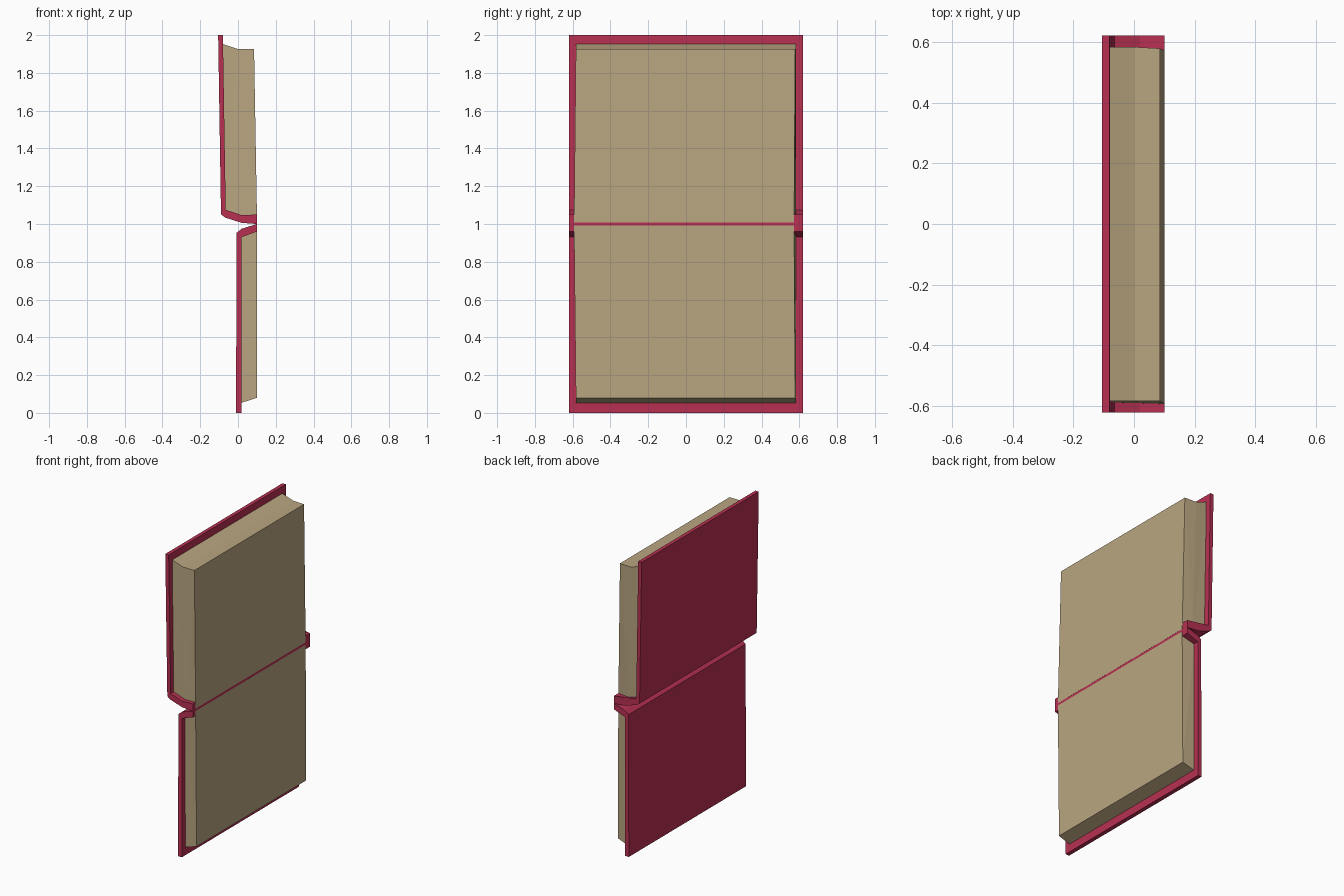
import bpy, bmesh

if "Cube" in bpy.data.objects:
    bpy.data.objects.remove(bpy.data.objects["Cube"])


def material(name, color):
    m = bpy.data.materials.new(name)
    m.diffuse_color = color
    m.use_nodes = True
    m.node_tree.nodes["Principled BSDF"].inputs["Base Color"].default_value = m.diffuse_color
    return m


def prism(name, points, mat):
    """Closed solid between two y ends; each point is (x, z, y_front, y_back)."""
    bm = bmesh.new()
    front = [bm.verts.new((x, y0, z)) for x, z, y0, y1 in points]
    back = [bm.verts.new((x, y1, z)) for x, z, y0, y1 in points]
    n = len(points)
    caps = [bm.faces.new(front), bm.faces.new(back[::-1])]
    for i in range(n):
        j = (i + 1) % n
        bm.faces.new((front[i], back[i], back[j], front[j]))
    bmesh.ops.triangulate(bm, faces=caps)
    bmesh.ops.recalc_face_normals(bm, faces=bm.faces)
    me = bpy.data.meshes.new(name)
    bm.to_mesh(me)
    bm.free()
    me.materials.append(mat)
    ob = bpy.data.objects.new(name, me)
    bpy.context.collection.objects.link(ob)
    return ob


red = material("cover_red", (0.48, 0.03, 0.085, 1))
tan = material("paper_tan", (0.49, 0.38, 0.22, 1))
W = 0.62

# Cover boards, each bending in to the spine
upper = [(-0.105, 2.0), (-0.09, 1.05), (-0.065, 1.033), (0.02, 1.006), (0.1, 1.0),
         (0.1, 1.05), (0.02, 1.047), (-0.065, 1.075), (-0.08, 2.0)]
lower = [(-0.01, 0.0), (0.018, 0.0), (0.018, 0.93), (0.1, 0.96),
         (0.1, 1.0), (0.02, 0.975), (-0.008, 0.953)]
for name, prof in (("upper_cover", upper), ("lower_cover", lower)):
    prism(name, [(x, z, -W, W) for x, z in prof], red)

# Page blocks, slightly skewed towards the spine
prism("upper_pages", [
    (-0.08, 1.953, -0.583, 0.583), (0.0, 1.926, -0.583, 0.583),
    (0.085, 1.926, -0.583, 0.578), (0.101, 1.008, -0.593, 0.572),
    (0.02, 1.046, -0.59, 0.58), (-0.066, 1.074, -0.588, 0.583)], tan)
prism("lower_pages", [
    (0.017, 0.053, -0.583, 0.583), (0.101, 0.08, -0.583, 0.578),
    (0.101, 0.992, -0.593, 0.572), (0.017, 0.93, -0.588, 0.583)], tan)
